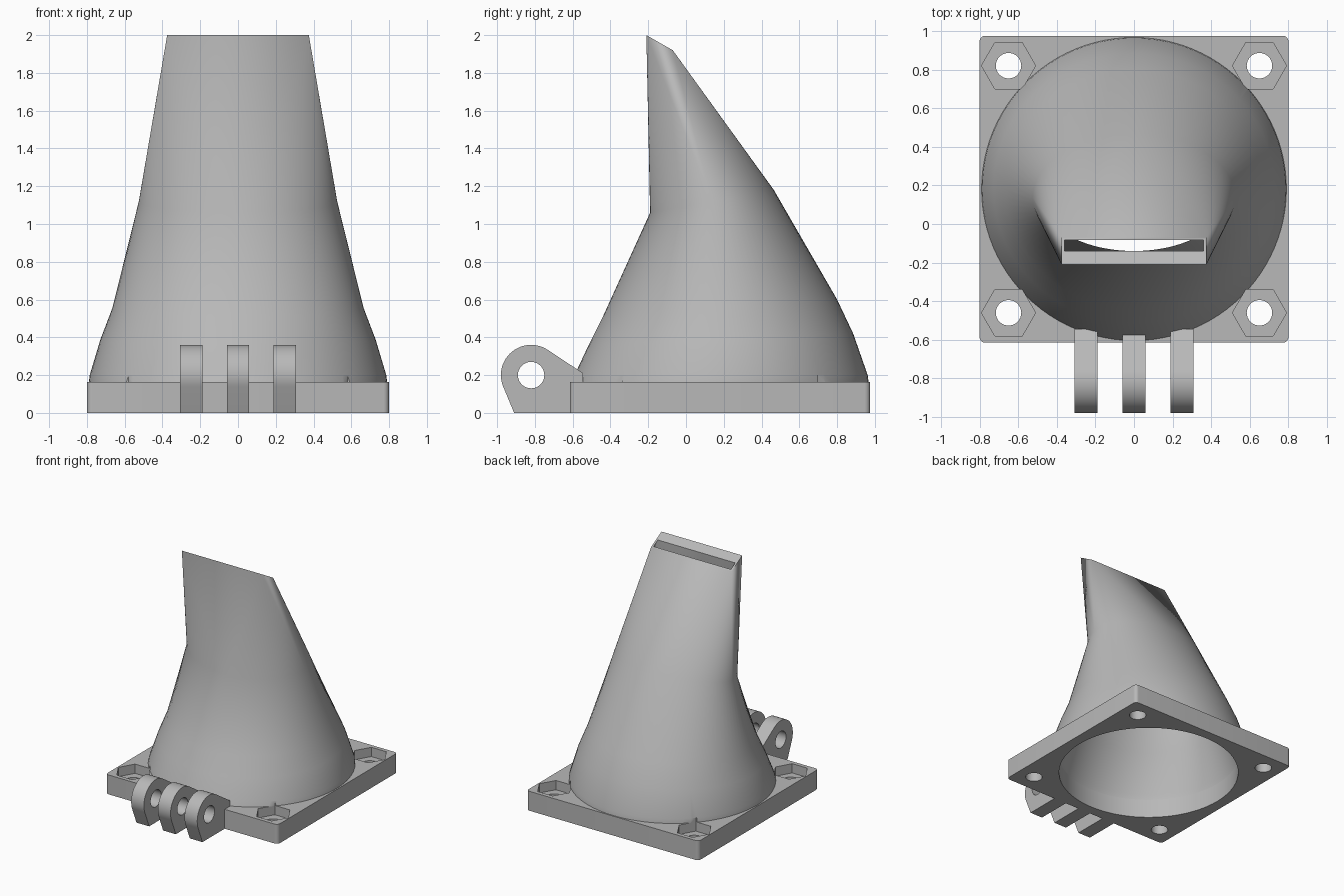
import bpy, bmesh
from math import cos, sin, pi, acos, atan2, hypot

if "Cube" in bpy.data.objects:
    bpy.data.objects.remove(bpy.data.objects["Cube"])

grey = bpy.data.materials.new("plain grey")
grey.use_nodes = True
colour = (0.48, 0.48, 0.48, 1)
grey.diffuse_color = colour
grey.node_tree.nodes["Principled BSDF"].inputs["Base Color"].default_value = colour

CY = 0.18      # centre line of the mounting plate
N = 96         # points around the duct, divisible by four


def finish(name, bm):
    bmesh.ops.recalc_face_normals(bm, faces=bm.faces)
    mesh = bpy.data.meshes.new(name)
    bm.to_mesh(mesh)
    bm.free()
    obj = bpy.data.objects.new(name, mesh)
    obj.data.materials.append(grey)
    bpy.context.collection.objects.link(obj)
    return obj


def prism(name, points, offset):
    """Closed solid made by sweeping a planar outline along an offset."""
    bm = bmesh.new()
    face = bm.faces.new([bm.verts.new(p) for p in points])
    swept = bmesh.ops.extrude_face_region(bm, geom=[face])["geom"]
    verts = [v for v in swept if isinstance(v, bmesh.types.BMVert)]
    bmesh.ops.translate(bm, verts=verts, vec=offset)
    return finish(name, bm)


def post(name, x, y, r, z0, z1, sides):
    pts = [(x + r * cos(2 * pi * i / sides), y + r * sin(2 * pi * i / sides), z0)
           for i in range(sides)]
    return prism(name, pts, (0, 0, z1 - z0))


def activate(obj):
    bpy.ops.object.select_all(action='DESELECT')
    obj.select_set(True)
    bpy.context.view_layer.objects.active = obj


def cut(obj, cutters):
    activate(obj)
    for c in cutters:
        mod = obj.modifiers.new("cut", 'BOOLEAN')
        mod.operation, mod.solver, mod.object = 'DIFFERENCE', 'EXACT', c
        bpy.ops.object.modifier_apply(modifier=mod.name)


def smooth(obj, angle=0.5):
    activate(obj)
    bpy.ops.object.shade_smooth_by_angle(angle=angle)


# Duct: tilted elliptical sections closing to a slot
def shell(bm, sections, slot):
    rings = []
    for a, y0, y1, z0, z1 in sections:
        ring = []
        for i in range(N):
            t = 2 * pi * i / N
            s = (1 + sin(t)) / 2
            ring.append(bm.verts.new((a * cos(t), y0 + (y1 - y0) * s, z0 + (z1 - z0) * s)))
        rings.append(ring)
    for lo, hi in zip(rings, rings[1:]):
        for i in range(N):
            j = (i + 1) % N
            bm.faces.new((lo[i], lo[j], hi[j], hi[i]))
    a, y0, y1, z0, z1 = slot
    corners = [bm.verts.new(p) for p in
               ((a, y1, z1), (-a, y1, z1), (-a, y0, z0), (a, y0, z0))]
    last = rings[-1]
    for i in range(N):
        k = i // (N // 4)
        bm.faces.new((last[i], last[(i + 1) % N], corners[k]))
        if i % (N // 4) == 0:
            bm.faces.new((last[i], corners[k], corners[k - 1]))
    return rings[0], corners


bm = bmesh.new()
outer = shell(bm, [(0.79, -0.605, 0.967, 0.16, 0.16),
                   (0.785, -0.59, 0.962, 0.2, 0.2),
                   (0.728, -0.515, 0.885, 0.36, 0.42),
                   (0.665, -0.44, 0.8, 0.51, 0.6),
                   (0.525, -0.19, 0.465, 1.06, 1.18)],
              (0.375, -0.21, -0.07, 2.0, 1.92))
inner = shell(bm, [(0.71, CY - 0.71, CY + 0.71, 0.16, 0.16),
                   (0.705, -0.52, 0.88, 0.2, 0.2),
                   (0.615, -0.385, 0.745, 0.51, 0.6),
                   (0.485, -0.14, 0.42, 1.06, 1.18)],
              (0.36, -0.14, -0.083, 1.96, 1.927))
for o, n in zip(outer, inner):
    for i in range(len(o)):
        bm.faces.new((o[i - 1], o[i], n[i], n[i - 1]))
duct = finish("duct", bm)

# Mounting plate with rounded corners
R, HX, HY = 0.03, 0.8, 0.795
outline = []
for q, (sx, sy) in enumerate(((1, 1), (-1, 1), (-1, -1), (1, -1))):
    for i in range(7):
        t = (q + i / 6) * pi / 2
        outline.append((sx * (HX - R) + R * cos(t), CY + sy * (HY - R) + R * sin(t), 0))
plate = prism("mounting_plate", outline, (0, 0, 0.163))

# Fan opening, screw holes and hexagonal nut pockets
opening = post("opening_cutter", 0, CY, 0.71, -0.1, 0.3, N)
holes, pockets = [], []
for x in (-0.65, 0.65):
    for y in (CY - 0.64, CY + 0.64):
        holes.append(post("screw_cutter", x, y, 0.066, -0.1, 0.3, 32))
        pockets.append(post("nut_cutter", x, y, 0.14, 0.085, 0.2, 6))
cut(plate, [opening] + holes + pockets)
cut(duct, pockets)
smooth(plate)
smooth(duct)

# Hinge tabs: a rounded eye tangent to a foot on the plate
EY, EZ, ER = -0.82, 0.2, 0.16


def tangent(py, pz, side):
    d = hypot(py - EY, pz - EZ)
    return atan2(pz - EZ, py - EY) + side * acos(ER / d)


start = tangent(-0.545, 0.21, 1)
end = tangent(-0.91, 0, -1) % (2 * pi)
arc = [start + (end - start) * i / 28 for i in range(29)]
profile = [(-0.91, 0), (-0.545, 0), (-0.545, 0.21)]
profile += [(EY + ER * cos(t), EZ + ER * sin(t)) for t in arc]
eye = [(EY + 0.07 * cos(2 * pi * i / 32), EZ + 0.07 * sin(2 * pi * i / 32)) for i in range(32)]
pin = prism("pin_cutter", [(-1, y, z) for y, z in eye], (2, 0, 0))
for side, x in (("right", -0.248), ("middle", 0), ("left", 0.248)):
    tab = prism("hinge_tab_" + side, [(x - 0.059, y, z) for y, z in profile], (0.118, 0, 0))
    cut(tab, [pin])
    smooth(tab)

# Remove the finished cutters
for c in [opening, pin] + holes + pockets:
    bpy.data.objects.remove(c)
